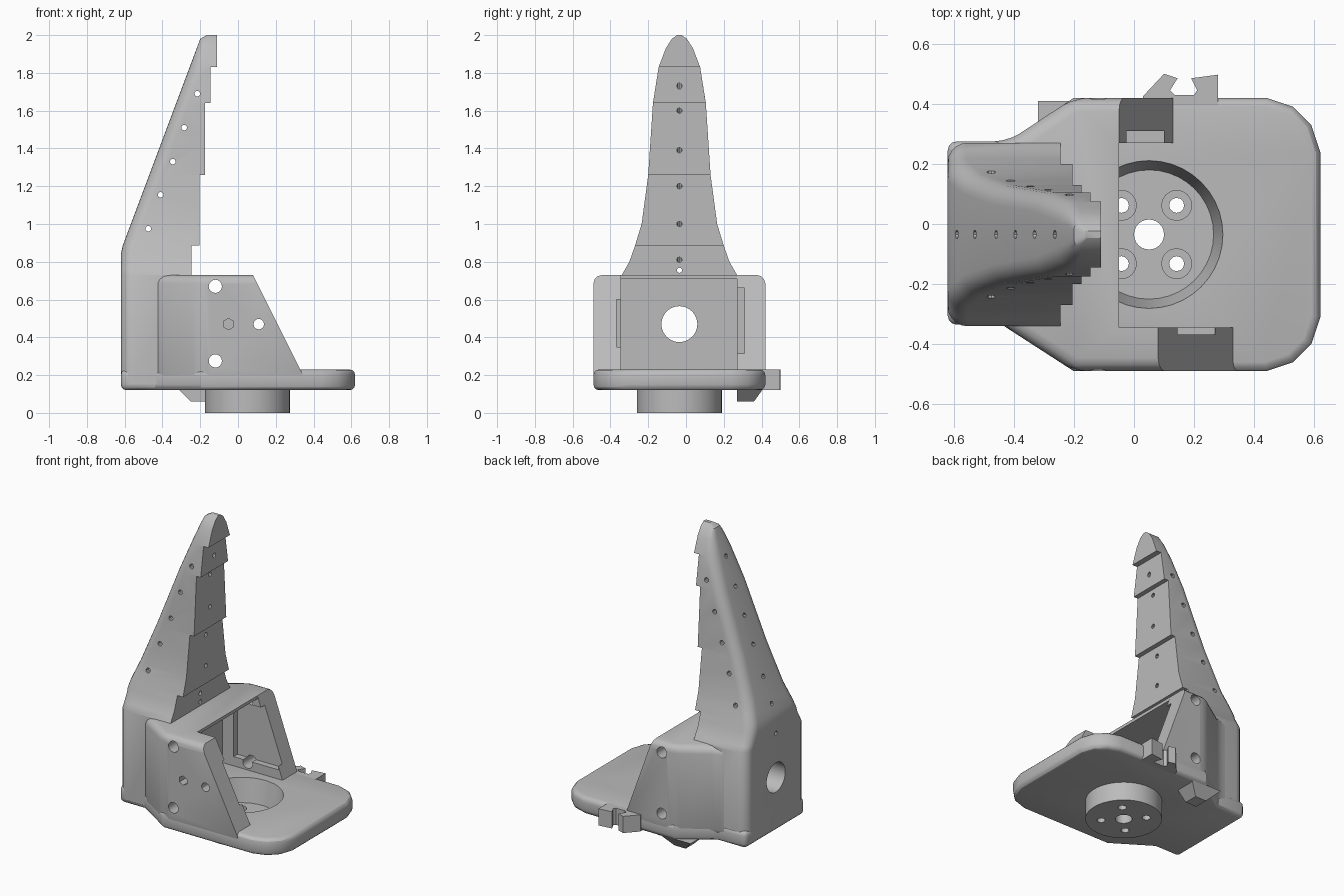
import bpy, bmesh, math
from mathutils import Vector

if "Cube" in bpy.data.objects:
    bpy.data.objects.remove(bpy.data.objects["Cube"])

CX, CY = 0.05, -0.035          # turntable axis, also the centre plane of the finger

grey = bpy.data.materials.new("plain grey")
grey.diffuse_color = (0.5, 0.5, 0.5, 1)
grey.use_nodes = True
grey.node_tree.nodes["Principled BSDF"].inputs["Base Color"].default_value = grey.diffuse_color


def finish(name, bm):
    bmesh.ops.recalc_face_normals(bm, faces=bm.faces)
    me = bpy.data.meshes.new(name)
    bm.to_mesh(me)
    bm.free()
    ob = bpy.data.objects.new(name, me)
    me.materials.append(grey)
    bpy.context.collection.objects.link(ob)
    return ob


def loft(name, rings):
    """Skin a list of equal-length rings and cap both ends."""
    bm = bmesh.new()
    vs = [[bm.verts.new(p) for p in ring] for ring in rings]
    n = len(vs[0])
    for a, b in zip(vs, vs[1:]):
        for i in range(n):
            j = (i + 1) % n
            bm.faces.new((a[i], a[j], b[j], b[i]))
    bm.faces.new(vs[0])
    bm.faces.new(vs[-1])
    return finish(name, bm)


def prism(name, pts, axis, lo, hi):
    """Extrude a 2D outline along z (x,y outline) or y (x,z outline)."""
    put = (lambda u, v, h: (u, v, h)) if axis == 'z' else (lambda u, v, h: (u, h, v))
    return loft(name, [[put(u, v, h) for u, v in pts] for h in (lo, hi)])


def box(name, x0, x1, y0, y1, z0, z1):
    return prism(name, [(x0, y0), (x1, y0), (x1, y1), (x0, y1)], 'z', z0, z1)


def rod(name, p, q, r, r2=None, n=24):
    p, q = Vector(p), Vector(q)
    d = q - p
    m = d.to_track_quat('Z', 'Y').to_matrix().to_4x4()
    m.translation = (p + q) / 2
    bm = bmesh.new()
    bmesh.ops.create_cone(bm, cap_ends=True, segments=n, radius1=r,
                          radius2=r if r2 is None else r2, depth=d.length, matrix=m)
    return finish(name, bm)


def apply(ob, mod):
    bpy.context.view_layer.objects.active = ob
    bpy.ops.object.modifier_apply(modifier=mod.name)


def bevel(ob, width, segments=3, angle=25):
    m = ob.modifiers.new("bevel", 'BEVEL')
    m.width, m.segments, m.limit_method = width, segments, 'ANGLE'
    m.angle_limit = math.radians(angle)
    m.use_clamp_overlap = False
    apply(ob, m)


def cut(cutter, *targets):
    for ob in targets:
        m = ob.modifiers.new("cut", 'BOOLEAN')
        m.operation, m.solver, m.object = 'DIFFERENCE', 'EXACT', cutter
        apply(ob, m)
    bpy.data.objects.remove(cutter)


# Base plate with rounded rim
plate = prism("base_plate", [
    (-.62, -.335), (-.44, -.335), (-.2, -.49), (.44, -.49), (.53, -.46), (.59, -.40),
    (.62, -.31), (.62, .24), (.59, .33), (.53, .39), (.44, .42), (-.2, .42),
    (-.42, .275), (-.62, .275)], 'z', .12, .23)
bevel(plate, .03, 3, 50)

# Round hub below the plate, with recess and screw pattern
hub = rod("round_hub", (CX, CY, 0), (CX, CY, .125), .225, n=48)
cut(rod("recess", (CX, CY, .08), (CX, CY, .25), .215, .25, 40), plate, hub)
cut(rod("centre_hole", (CX, CY, -.1), (CX, CY, .3), .05), hub)
for sx in (-1, 1):
    for sy in (-1, 1):
        x, y = CX + sx * .092, CY + sy * .097
        cut(rod("screw_hole", (x, y, -.1), (x, y, .3), .025, n=12), hub)
        cut(rod("counterbore", (x, y, .04), (x, y, .3), .05, n=16), hub)

# Cable clip on the back edge
clip = prism("cable_clip", [
    (.03, .39), (.03, .425), (.1, .5), (.145, .485), (.12, .445), (.135, .43),
    (.2, .43), (.21, .445), (.19, .485), (.28, .497), (.28, .39)], 'z', .121, .229)

# Small wedge under the plate
wedge = loft("lower_wedge", [
    [(-.32, .27, .13), (-.1, .27, .13), (-.1, .41, .13), (-.32, .41, .13)],
    [(-.25, .27, .06), (-.17, .27, .06), (-.17, .36, .06), (-.25, .36, .06)]])

# Housing: bevelled block, hollowed, with sloped side walls
housing = prism("motor_housing", [
    (-.44, -.335), (-.2, -.49), (.55, -.49), (.55, .42), (-.2, .42), (-.42, .275),
    (-.44, .275)], 'z', .15, .73)
bevel(housing, .045)
cut(box("inside", -.3, .8, -.345, .27, .1, .71), housing)
cut(box("roof_opening", -.05, .8, -.345, .27, .6, .9), housing)
for x_top, x_low, y0, y1 in ((.08, .33, -.7, -.345), (-.05, .13, .27, .7)):
    k = (x_low - x_top) / .5
    cut(prism("slope", [(x_top - .2 * k, .93), (x_low + .13 * k, .10), (.9, .10), (.9, .93)],
              'y', y0, y1), housing)
cut(box("back_pocket", -.22, .10, .2, .31, .29, .66), housing)
cut(box("front_pocket", -.22, .27, -.368, -.3, .34, .60), housing)
for z in (.67, .275):
    cut(rod("wall_screw", (-.12, -.6, z), (-.12, .6, z), .035, n=16), housing)
cut(rod("small_hole", (-.05, -.6, .47), (-.05, -.3, .47), .03, n=6), housing)
cut(rod("small_hole", (.11, -.6, .47), (.11, -.3, .47), .028, n=12), housing)


# Finger: rounded back, stepped flat front, flaring into the box behind the housing
def half_width(z):
    table = [(.15, .305), (.73, .305), (.8, .265), (.885, .235), (1.0, .2), (1.26, .165),
             (1.64, .14), (1.83, .11), (1.93, .072), (1.98, .04), (2.0, .012)]
    for (a, wa), (b, wb) in zip(table, table[1:]):
        if z <= b:
            return wa + (wb - wa) * (z - a) / (b - a)
    return table[-1][1]


def section(z, xf):
    xb = -.62 if z < .86 else -.62 + (z - .86) * .375
    if z > 1.985:
        xb = -.165
    w = half_width(z)
    r = min(.065, .6 * w)
    pts = [(xf, CY - w, z), (xf, CY + w, z)]
    arc = [i * math.pi / 10 for i in range(6)]
    pts += [(xb + r - r * math.sin(t), CY + w - r + r * math.cos(t), z) for t in arc]
    pts += [(xb + r - r * math.cos(t), CY - w + r - r * math.sin(t), z) for t in arc]
    return pts


steps = [(-.3, (.15, .73)), (-.245, (.73, .765, .8, .84, .885)),
         (-.205, (.885, .94, 1.0, 1.12, 1.26)), (-.175, (1.26, 1.45, 1.64)),
         (-.145, (1.64, 1.74, 1.83)), (-.11, (1.83, 1.88, 1.93, 1.98, 2.0))]
finger = loft("finger", [section(z, xf) for xf, zs in steps for z in zs])

# Large shaft hole through the rear of the box
cut(rod("shaft_hole", (-.8, CY, .47), (-.2, CY, .47), .095, n=40), finger, housing)

# Thread holes across the finger
for x, z in ((-.475, .975), (-.41, 1.155), (-.345, 1.33), (-.285, 1.51), (-.215, 1.69)):
    cut(rod("side_hole", (x, -.5, z), (x, .5, z), .015, n=10), finger)

# Thread holes from the front steps to the sloped back
for xf, zf, xb, zb in ((-.245, .755, -.62, .755), (-.245, .81, -.59, .94),
                       (-.205, 1.0, -.53, 1.10), (-.205, 1.2, -.46, 1.29),
                       (-.175, 1.39, -.395, 1.46), (-.175, 1.6, -.33, 1.63),
                       (-.145, 1.73, -.265, 1.81)):
    f, b = Vector((xf, CY, zf)), Vector((xb, CY, zb))
    d = (f - b).normalized() * .05
    cut(rod("length_hole", b - d, f + d, .014, n=10), finger)

# Smooth rounded surfaces, sharp machined edges
for ob in bpy.context.collection.objects:
    bpy.ops.object.select_all(action='DESELECT')
    ob.select_set(True)
    bpy.context.view_layer.objects.active = ob
    bpy.ops.object.shade_smooth_by_angle(angle=math.radians(30))
